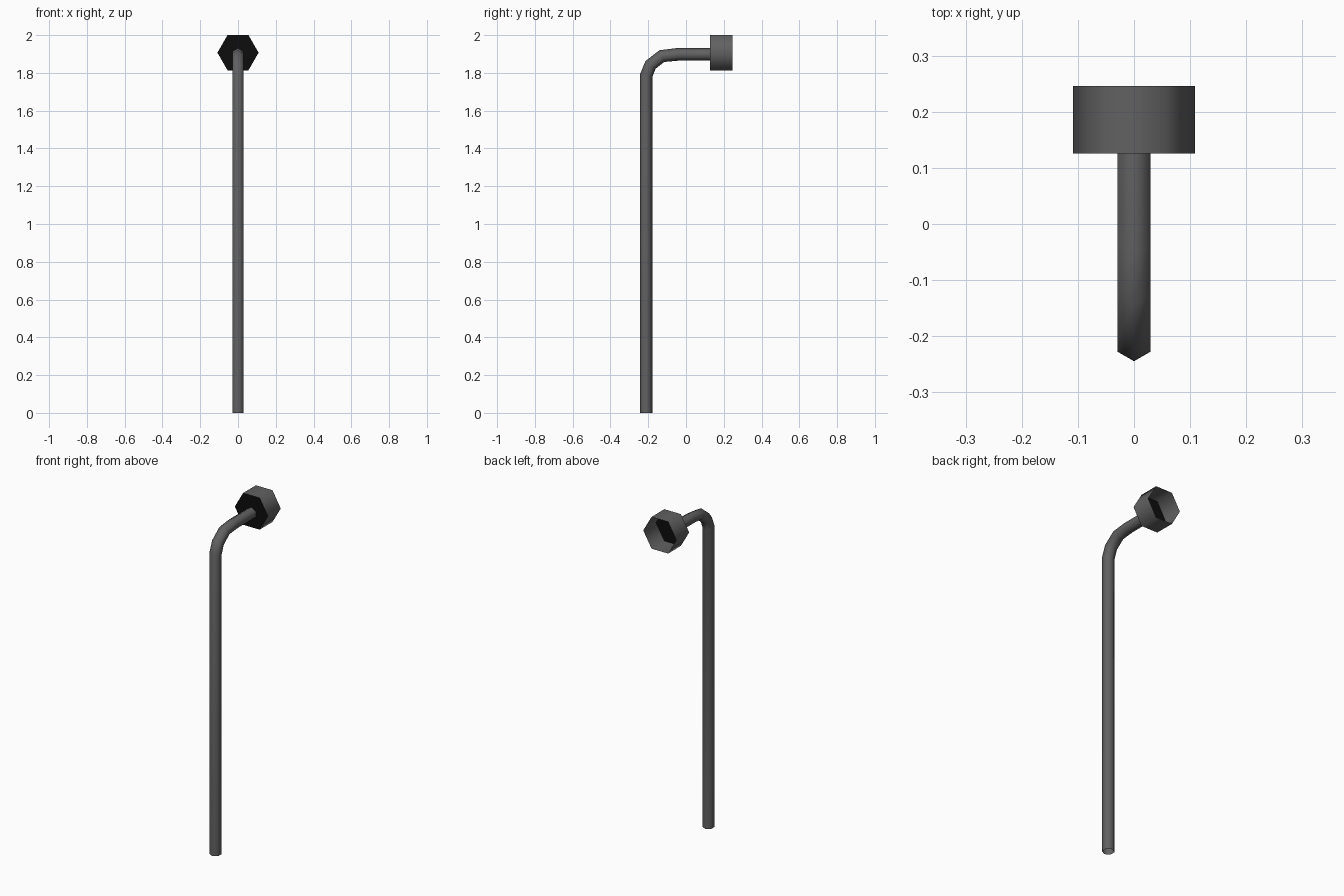
import bpy, bmesh, math
from mathutils import Vector

if "Cube" in bpy.data.objects:
    bpy.data.objects.remove(bpy.data.objects["Cube"])


def material(name, value):
    m = bpy.data.materials.new(name)
    m.diffuse_color = (value, value, value, 1)
    m.use_nodes = True
    m.node_tree.nodes["Principled BSDF"].inputs["Base Color"].default_value = m.diffuse_color
    return m


steel = material("dark_steel", 0.12)
black = material("black", 0.004)


def ring(bm, centre, u, v, radius):
    """Six-sided ring spanned by the directions u and v."""
    return [bm.verts.new(centre + radius * (math.cos(i * math.pi / 3) * u
                                            + math.sin(i * math.pi / 3) * v))
            for i in range(6)]


def bridge(bm, a, b):
    for i in range(6):
        j = (i + 1) % 6
        bm.faces.new((a[i], a[j], b[j], b[i])).smooth = True


def finish(name, bm, *mats):
    bm.normal_update()
    mesh = bpy.data.meshes.new(name)
    bm.to_mesh(mesh)
    bm.free()
    for m in mats:
        mesh.materials.append(m)
    ob = bpy.data.objects.new(name, mesh)
    bpy.context.collection.objects.link(ob)
    return ob


X = Vector((1, 0, 0))

# Handle: hexagonal rod swept along a bent path (y, z), open at the foot
path = [(-0.211, 0), (-0.211, 1.785), (-0.188, 1.842),
        (-0.128, 1.889), (-0.045, 1.898), (0.127, 1.898)]
pts = [Vector((0, y, z)) for y, z in path]
bm = bmesh.new()
previous = None
for i, p in enumerate(pts):
    before = (p - pts[i - 1]).normalized() if i else Vector((0, 0, 1))
    after = (pts[i + 1] - p).normalized() if i < len(pts) - 1 else before
    tangent = (before + after).normalized()
    current = ring(bm, p, X.cross(tangent), X, 0.0335)
    if previous:
        bridge(bm, previous, current)
    previous = current
bmesh.ops.recalc_face_normals(bm, faces=bm.faces)
finish("bent_handle", bm, steel)

# Socket: thin hexagonal cup opening towards the back
bm = bmesh.new()
Z = Vector((0, 0, 1))
base = ring(bm, Vector((0, 0.126, 1.907)), X, Z, 0.109)
rim = ring(bm, Vector((0, 0.246, 1.907)), X, Z, 0.109)
bridge(bm, base, rim)
floor = bm.faces.new(base)
floor.material_index = 1
bmesh.ops.recalc_face_normals(bm, faces=bm.faces)
socket = finish("hex_socket", bm, steel, black)
bpy.context.view_layer.objects.active = socket
socket.select_set(True)
bpy.ops.object.shade_smooth_by_angle(angle=math.radians(65))
